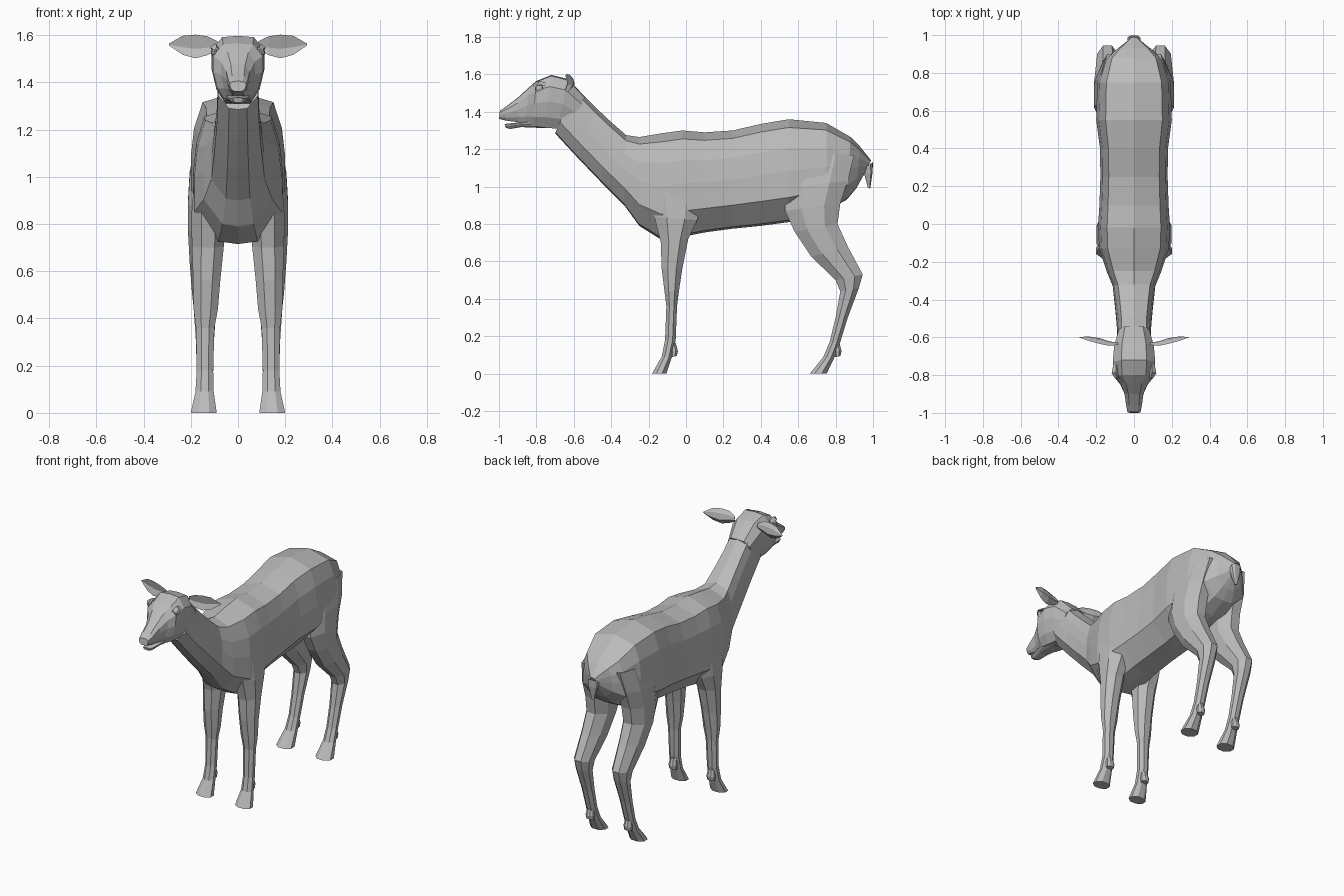
import bpy, bmesh, math
from mathutils import Vector

grey = bpy.data.materials.new("plain grey")
grey.diffuse_color = (0.5, 0.5, 0.5, 1)


def finish(name, bm):
    bmesh.ops.recalc_face_normals(bm, faces=bm.faces)
    me = bpy.data.meshes.new(name)
    bm.to_mesh(me)
    bm.free()
    me.materials.append(grey)
    ob = bpy.data.objects.new(name, me)
    bpy.context.collection.objects.link(ob)
    return ob


def loft(name, rings):
    """Skin a list of equal-length rings and cap both ends."""
    bm = bmesh.new()
    vs = [[bm.verts.new(p) for p in r] for r in rings]
    n = len(vs[0])
    for a, b in zip(vs, vs[1:]):
        for i in range(n):
            j = (i + 1) % n
            bm.faces.new((a[i], a[j], b[j], b[i]))
    bm.faces.new(vs[0])
    bm.faces.new(vs[-1])
    return finish(name, bm)


def mirror(ob):
    m = ob.modifiers.new("mirror", 'MIRROR')
    m.use_bisect_axis[0] = False
    m.use_clip = False
    m.use_mirror_merge = False


def section(ty, tz, by, bz, w, profile):
    """Symmetric ring between a top and a bottom point."""
    half = [Vector((x * w, ty + (by - ty) * t, tz + (bz - tz) * t)) for x, t in profile]
    return half + [Vector((-p.x, p.y, p.z)) for p in half[-2:0:-1]]


def limb(name, rows):
    """Leg from rows of (front y, front z, back y, back z, inner x, outer x)."""
    rings = []
    for fy, fz, by, bz, xi, xo in rows:
        ring = []
        for k in range(8):
            a = math.radians(22.5 + 45 * k)
            u, v = math.cos(a) / 0.924, math.sin(a) / 0.924
            t = (u + 1) / 2
            ring.append((xi + (xo - xi) * (v + 1) / 2, fy + (by - fy) * t, fz + (bz - fz) * t))
        rings.append(ring)
    ob = loft(name, rings)
    mirror(ob)


# Torso and neck: top y, top z, bottom y, bottom z, half width
trunk = [(0, 0), (.75, .08), (.93, .28), (1, .5), (1, .76), (.45, .98), (0, 1)]
body = [
    (.99, 1.14, .96, 1.08, .02), (.93, 1.215, .91, .99, .10),
    (.88, 1.265, .86, .93, .155), (.75, 1.34, .75, .87, .195),
    (.55, 1.36, .55, .81, .20), (.40, 1.335, .40, .79, .18),
    (.25, 1.30, .25, .775, .178), (.10, 1.29, .10, .755, .183),
    (-.02, 1.30, 0, .735, .19), (-.13, 1.285, -.13, .715, .185),
    (-.25, 1.265, -.25, .79, .145), (-.32, 1.275, -.33, .90, .113),
    (-.40, 1.345, -.46, 1.03, .10), (-.48, 1.42, -.58, 1.155, .09),
    (-.59, 1.53, -.70, 1.285, .085)]
loft("body", [section(*r, trunk) for r in body])

# Head with upper muzzle
skull = [(0, 0), (.6, .02), (1, .22), (1, .5), (.82, .8), (.5, 1), (0, 1)]
head = [
    (-.54, 1.48, -.62, 1.30, .08), (-.63, 1.575, -.69, 1.31, .105),
    (-.72, 1.597, -.76, 1.315, .112), (-.80, 1.565, -.82, 1.325, .105),
    (-.84, 1.53, -.86, 1.335, .072), (-.90, 1.475, -.90, 1.345, .05),
    (-.96, 1.43, -.96, 1.352, .042), (-.995, 1.405, -1.0, 1.362, .034)]
loft("head", [section(*r, skull) for r in head])

# Lower jaw, parted from the muzzle by the mouth
jaw = [(-.74, 1.37, -.74, 1.312, .07), (-.88, 1.345, -.88, 1.318, .045),
       (-.95, 1.337, -.94, 1.308, .032), (-.97, 1.335, -.965, 1.315, .022)]
loft("lower_jaw", [section(*r, skull) for r in jaw])

# Tail hanging from the rump
tail = [(.999, 1.13, .94, 1.09, .035), (.998, 1.08, .955, 1.06, .03), (.985, .99, .972, .995, .008)]
loft("tail", [section(*r, skull) for r in tail])

# Front legs, shoulder down to hoof
limb("front_leg", [
    (-.20, .98, .09, .98, .06, .185), (-.17, .84, .06, .82, .05, .198),
    (-.135, .70, .012, .72, .06, .195), (-.13, .56, -.02, .56, .075, .19),
    (-.115, .44, -.038, .44, .085, .188), (-.105, .36, -.048, .36, .10, .178),
    (-.112, .18, -.055, .18, .105, .175), (-.13, .09, -.075, .09, .103, .18),
    (-.182, 0, -.105, 0, .09, .20)])

# Hind legs, haunch down to hoof
limb("hind_leg", [
    (.56, 1.17, .90, 1.17, .06, .175), (.53, .99, .865, 1.03, .06, .205),
    (.53, .87, .825, .91, .055, .212), (.58, .76, .81, .80, .06, .212),
    (.67, .625, .865, .68, .07, .205), (.80, .50, .945, .53, .085, .195),
    (.825, .44, .925, .46, .092, .188), (.80, .30, .865, .30, .102, .178),
    (.768, .17, .825, .17, .105, .175), (.735, .09, .795, .09, .103, .18),
    (.662, 0, .752, 0, .09, .20)])

# Dewclaws behind each pastern
for name, y in (("front_dewclaw", -.075), ("hind_dewclaw", .80)):
    limb(name, [(y - .01, .165, y + .02, .165, .12, .16),
                (y - .01, .12, y + .032, .12, .112, .168),
                (y - .005, .088, y + .025, .094, .115, .165)])

# Ears: cupped leaves, open to the front
stations = [(.085, 1.555, .018, -.64), (.13, 1.555, .04, -.645), (.18, 1.552, .05, -.635),
            (.235, 1.557, .04, -.62), (.292, 1.56, .004, -.60)]
ear = []
for x, z, h, y in stations:
    d = h * .6
    ear.append([(x, y, z + h), (x, y + d * .7, z + h * .5), (x, y + d, z - h * .3),
                (x, y, z - h), (x, y + d * .45, z - h * .2)])
mirror(loft("ear", ear))

# Eyes under brow ridges
bm = bmesh.new()
bmesh.ops.create_uvsphere(bm, u_segments=8, v_segments=5, radius=.024)
for v in bm.verts:
    v.co = Vector((v.co.x * .6 + .1, v.co.y - .785, v.co.z * .8 + 1.525))
mirror(finish("eye", bm))
brow = [[(.08, -.815, 1.54), (.098, -.82, 1.535), (.09, -.815, 1.55)],
        [(.085, -.785, 1.55), (.118, -.79, 1.548), (.095, -.785, 1.565)],
        [(.085, -.745, 1.54), (.11, -.745, 1.535), (.095, -.745, 1.555)]]
mirror(loft("brow", brow))
